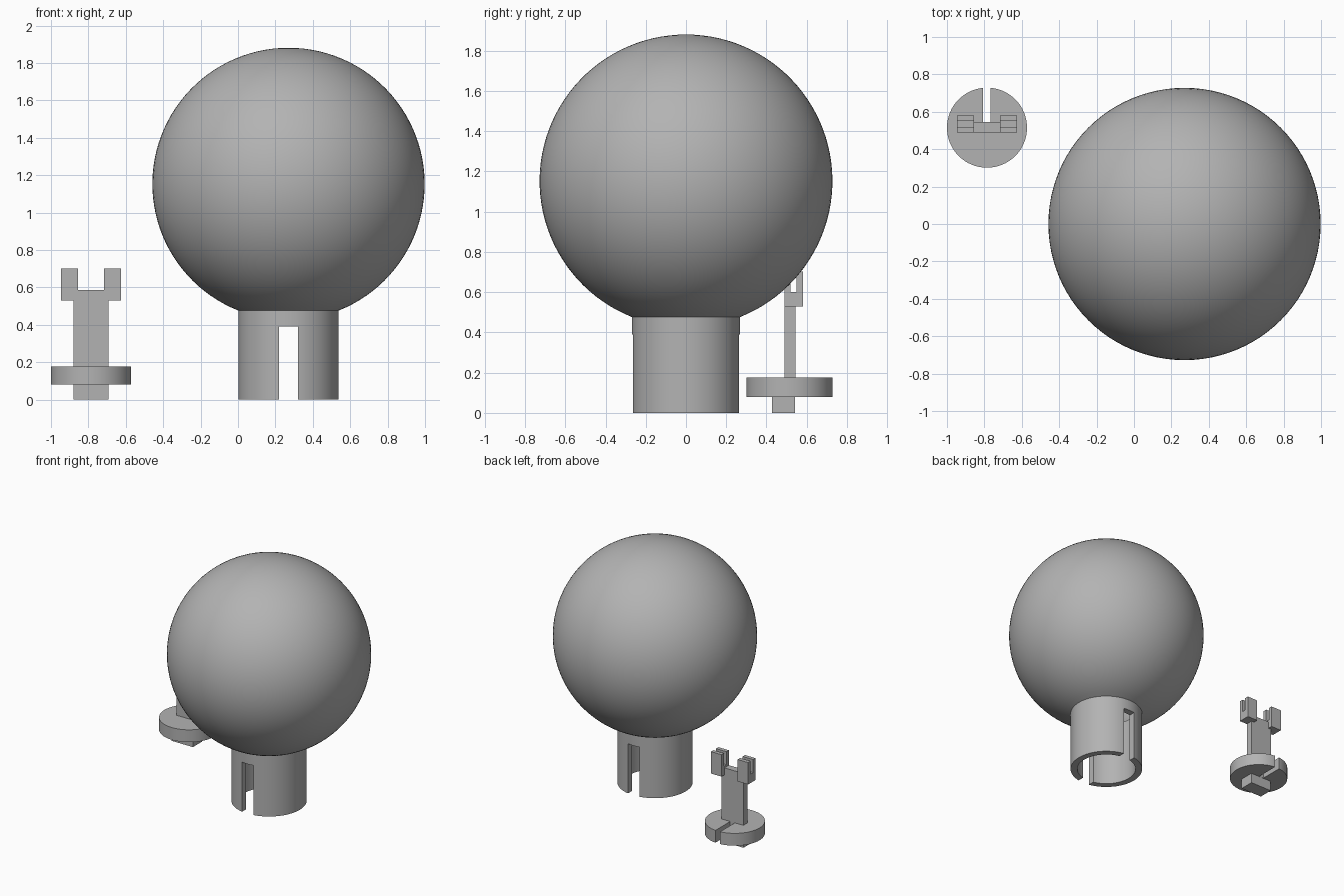
import bpy, bmesh, math

if "Cube" in bpy.data.objects:
    bpy.data.objects.remove(bpy.data.objects["Cube"])

grey = bpy.data.materials.new("grey plastic")
grey.diffuse_color = (0.45, 0.45, 0.45, 1)
grey.use_nodes = True
grey.node_tree.nodes["Principled BSDF"].inputs["Base Color"].default_value = grey.diffuse_color


def finish(name, bm, smooth=False):
    bmesh.ops.recalc_face_normals(bm, faces=bm.faces)
    mesh = bpy.data.meshes.new(name)
    bm.to_mesh(mesh)
    bm.free()
    mesh.materials.append(grey)
    ob = bpy.data.objects.new(name, mesh)
    bpy.context.collection.objects.link(ob)
    if smooth:
        select(ob)
        bpy.ops.object.shade_smooth_by_angle(angle=math.radians(25))
    return ob


def select(ob):
    bpy.ops.object.select_all(action='DESELECT')
    ob.select_set(True)
    bpy.context.view_layer.objects.active = ob


def box(name, x, y, z):
    bm = bmesh.new()
    bmesh.ops.create_cube(bm, size=1)
    for v in bm.verts:
        for i, (lo, hi) in enumerate((x, y, z)):
            v.co[i] = lo if v.co[i] < 0 else hi
    return finish(name, bm)


def revolve(name, profile, centre, steps, closed=True):
    """Lathe an (r, z) profile around a vertical axis."""
    bm = bmesh.new()
    vs = [bm.verts.new((centre[0] + r, centre[1], z)) for r, z in profile]
    es = [bm.edges.new(p) for p in zip(vs, vs[1:])]
    if closed:
        es.append(bm.edges.new((vs[-1], vs[0])))
    bmesh.ops.spin(bm, geom=vs + es, cent=(*centre, 0), axis=(0, 0, 1),
                   angle=math.tau, steps=steps)
    bmesh.ops.remove_doubles(bm, verts=bm.verts, dist=1e-5)
    return finish(name, bm, True)


def cut(ob, cutter):
    mod = ob.modifiers.new("cut", 'BOOLEAN')
    mod.operation, mod.solver, mod.object = 'DIFFERENCE', 'EXACT', cutter
    select(ob)
    bpy.ops.object.modifier_apply(modifier=mod.name)
    bpy.data.objects.remove(cutter)


def arc(radius, neck, n=48):
    """Globe section from the neck opening up to the pole."""
    a0 = math.asin(neck / radius)
    return [(radius * math.sin(a), 1.153 - radius * math.cos(a))
            for a in (a0 + (math.pi - a0) * i / n for i in range(n + 1))]


# Hollow globe with an open neck, lathed as one shell
GX, NECK, BORE = 0.27, 0.268, 0.218
outer = [(NECK, 0)] + arc(0.728, NECK)
inner = [(BORE, 0)] + arc(0.68, BORE)
globe = revolve("globe_with_neck", outer + inner[::-1], (GX, 0), 96)

# Slot running through the front and back of the neck
cut(globe, box("slot_cutter", (GX - 0.05, GX + 0.05), (-0.4, 0.4), (-0.1, 0.39)))

# Base disc with a cable slot from the post to the back rim
BX, BY = -0.786, 0.515
disc = revolve("base_disc", [(0, 0.08), (0.214, 0.08), (0.214, 0.177), (0, 0.177)],
               (BX, BY), 64, closed=False)
cut(disc, box("cable_cutter", (BX - 0.02, BX + 0.02), (0.545, 0.9), (0, 0.3)))

# Grip below the disc and post above it
box("grip", (BX - 0.094, BX + 0.094), (0.428, 0.543), (0, 0.085))
box("post", (BX - 0.094, BX + 0.094), (0.49, 0.545), (0.17, 0.585))

# Pair of notched clips on the post
for side, name in ((-1, "left_clip"), (1, "right_clip")):
    xs = sorted((BX + side * 0.07, BX + side * 0.161))
    clip = box(name, xs, (0.489, 0.581), (0.53, 0.702))
    cut(clip, box("notch_cutter", (xs[0] - 0.1, xs[1] + 0.1), (0.519, 0.55), (0.6, 0.8)))
